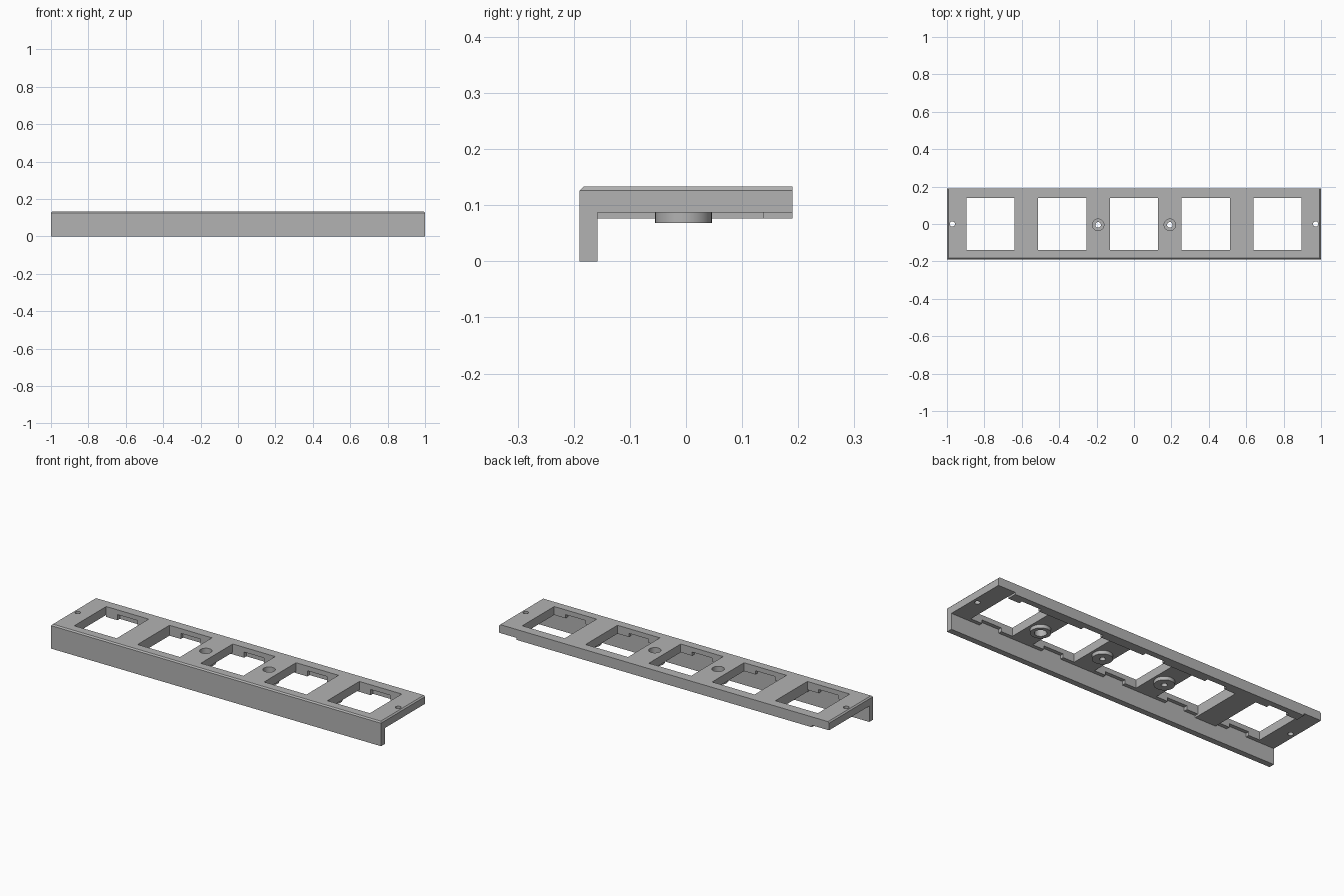
import bpy, bmesh
from mathutils import Matrix

if "Cube" in bpy.data.objects:
    bpy.data.objects.remove(bpy.data.objects["Cube"], do_unlink=True)

grey = bpy.data.materials.new("plain_grey")
grey.use_nodes = True
grey.diffuse_color = (0.45, 0.45, 0.45, 1)
grey.node_tree.nodes["Principled BSDF"].inputs["Base Color"].default_value = grey.diffuse_color


def finish(name, bm):
    bmesh.ops.recalc_face_normals(bm, faces=bm.faces)
    mesh = bpy.data.meshes.new(name)
    bm.to_mesh(mesh)
    bm.free()
    mesh.materials.append(grey)
    ob = bpy.data.objects.new(name, mesh)
    bpy.context.collection.objects.link(ob)
    return ob


def box(name, x0, x1, y0, y1, z0, z1):
    bm = bmesh.new()
    m = Matrix.Translation(((x0 + x1) / 2, (y0 + y1) / 2, (z0 + z1) / 2))
    bmesh.ops.create_cube(bm, size=1, matrix=m @ Matrix.Diagonal((x1 - x0, y1 - y0, z1 - z0, 1)))
    return finish(name, bm)


def cylinder(name, x, y, r, z0, z1):
    bm = bmesh.new()
    bmesh.ops.create_cone(bm, cap_ends=True, segments=40, radius1=r, radius2=r, depth=z1 - z0,
                          matrix=Matrix.Translation((x, y, (z0 + z1) / 2)))
    return finish(name, bm)


def combine(target, tool, operation):
    mod = target.modifiers.new(operation.lower(), "BOOLEAN")
    mod.operation, mod.solver, mod.object = operation, "EXACT", tool
    bpy.context.view_layer.objects.active = target
    bpy.ops.object.modifier_apply(modifier=mod.name)
    bpy.data.objects.remove(tool, do_unlink=True)


BACK, LIP, UNDER, TOP = 0.19, -0.158, 0.087, 0.133
PITCH, HALF_X, HALF_Y = 0.3835, 0.1285, 0.138
PAD, BOSS, BOSS_Y = 0.076, 0.068, -0.0045

# Plate with front lip: L profile extruded along x, top front and end edges chamfered
profile = [(-BACK, 0), (LIP, 0), (LIP, UNDER), (BACK, UNDER), (BACK, TOP), (-BACK, TOP)]
bm = bmesh.new()
face = bm.faces.new([bm.verts.new((-1, y, z)) for y, z in profile])
ext = bmesh.ops.extrude_face_region(bm, geom=[face])
bmesh.ops.translate(bm, vec=(2, 0, 0), verts=[v for v in ext["geom"] if isinstance(v, bmesh.types.BMVert)])
bm.normal_update()
edges = [e for e in bm.edges if all(v.co.z > TOP - 0.001 for v in e.verts)
         and not all(v.co.y > 0 for v in e.verts)]
bmesh.ops.bevel(bm, geom=edges, offset=0.007, segments=1, affect="EDGES")
plate = finish("switch_plate", bm)

# Raised pads underneath: rear strip and the solid rib between two windows
end = 2 * PITCH + HALF_X
combine(plate, box("rear_strip", -end, end, HALF_Y, BACK, PAD, 0.1), "UNION")
combine(plate, box("rib", -2 * PITCH + HALF_X, -PITCH - HALF_X, LIP, HALF_Y + 0.01, PAD, 0.1), "UNION")

# Screw bosses and a blind boss
for i in (-0.5, 0.5, 1.5):
    combine(plate, cylinder("boss", i * PITCH, BOSS_Y, 0.0505, BOSS, 0.1), "UNION")

# Windows with clip recesses hidden under their front and back edges
for i in range(-2, 3):
    x = i * PITCH
    combine(plate, box("window", x - HALF_X, x + HALF_X, -HALF_Y, HALF_Y, 0.03, 0.2), "DIFFERENCE")
    combine(plate, box("back_recess", x - 0.06, x + 0.06, 0.1, HALF_Y + 0.02, 0.03, 0.107), "DIFFERENCE")
    combine(plate, box("front_recess", x - 0.06, x + 0.06, LIP, -0.1, 0.03, 0.107), "DIFFERENCE")

# Counterbored screw holes, end holes and blind pocket
for side in (-1, 1):
    x = side * PITCH / 2
    combine(plate, cylinder("screw_hole", x, BOSS_Y, 0.015, 0.03, 0.2), "DIFFERENCE")
    combine(plate, cylinder("counterbore", x, BOSS_Y, 0.031, 0.095, 0.2), "DIFFERENCE")
    combine(plate, cylinder("end_hole", side * 0.971, 0, 0.014, 0.03, 0.2), "DIFFERENCE")
combine(plate, cylinder("blind_pocket", 1.5 * PITCH, BOSS_Y, 0.03, 0.03, 0.105), "DIFFERENCE")

# Smooth the round walls, keep every corner sharp
bpy.ops.object.select_all(action="DESELECT")
plate.select_set(True)
bpy.context.view_layer.objects.active = plate
bpy.ops.object.shade_smooth_by_angle(angle=0.5)
